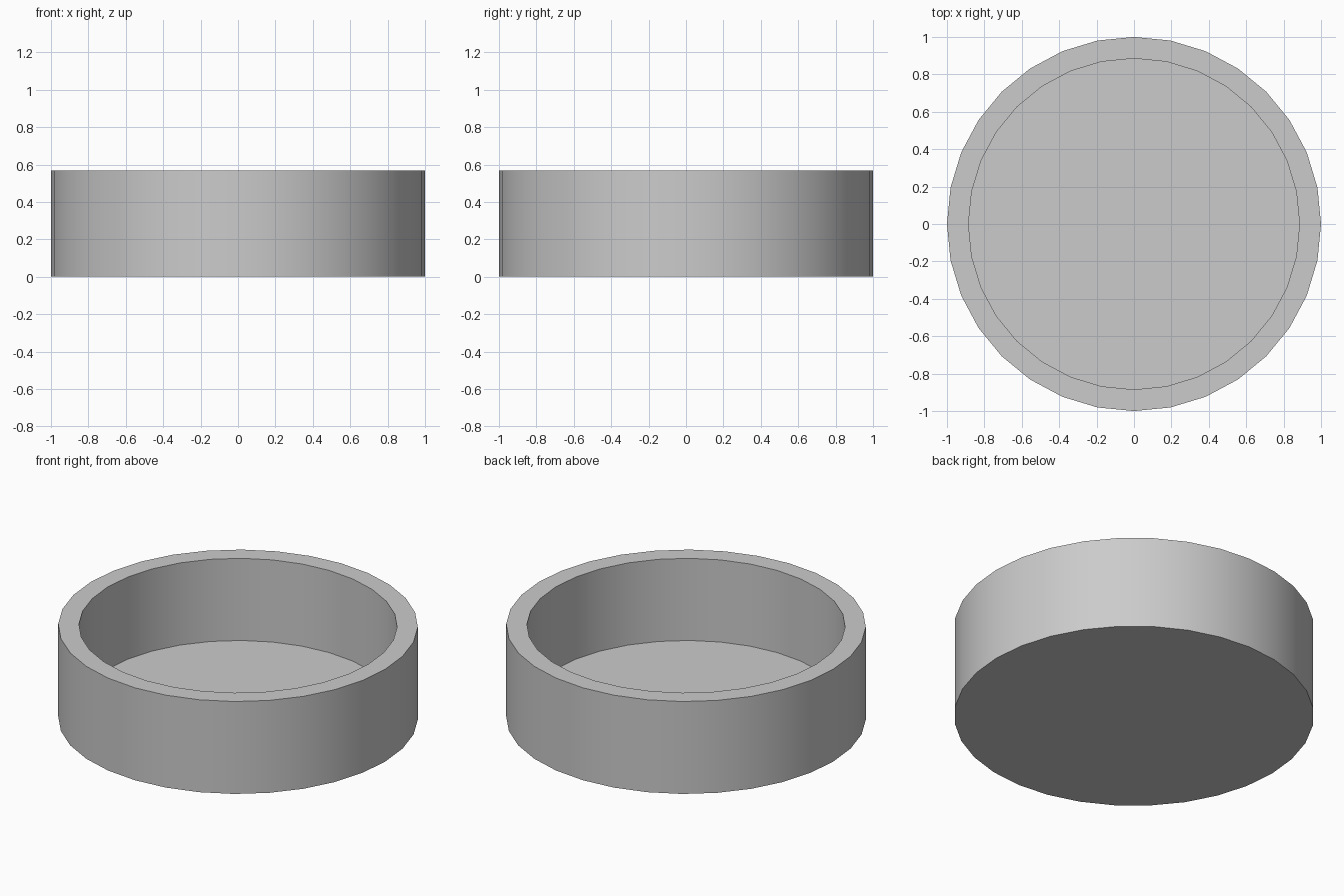
import bpy, bmesh, math

if "Cube" in bpy.data.objects:
    bpy.data.objects.remove(bpy.data.objects["Cube"])

SIDES = 32
OUTER, INNER = 1.0, 0.885
HEIGHT, FLOOR = 0.567, 0.063


def ring(bm, radius, z):
    return [bm.verts.new((radius * math.cos(2 * math.pi * i / SIDES),
                          radius * math.sin(2 * math.pi * i / SIDES), z))
            for i in range(SIDES)]


# Round open dish: outer wall, flat rim, inner wall, each as a band between rings
bm = bmesh.new()
profile = [(OUTER, 0), (OUTER, HEIGHT), (INNER, HEIGHT), (INNER, FLOOR)]
rings = [ring(bm, r, z) for r, z in profile]
for a, b in zip(rings, rings[1:]):
    for i in range(SIDES):
        j = (i + 1) % SIDES
        bm.faces.new((a[i], a[j], b[j], b[i]))

# Underside and inside floor
bm.faces.new(rings[0][::-1])
bm.faces.new(rings[-1])
bmesh.ops.recalc_face_normals(bm, faces=bm.faces)

mesh = bpy.data.meshes.new("round_dish")
bm.to_mesh(mesh)
bm.free()
dish = bpy.data.objects.new("round_dish", mesh)
bpy.context.collection.objects.link(dish)

# Smooth walls, sharp rim edges
bpy.context.view_layer.objects.active = dish
dish.select_set(True)
bpy.ops.object.shade_smooth_by_angle(angle=math.radians(30))
